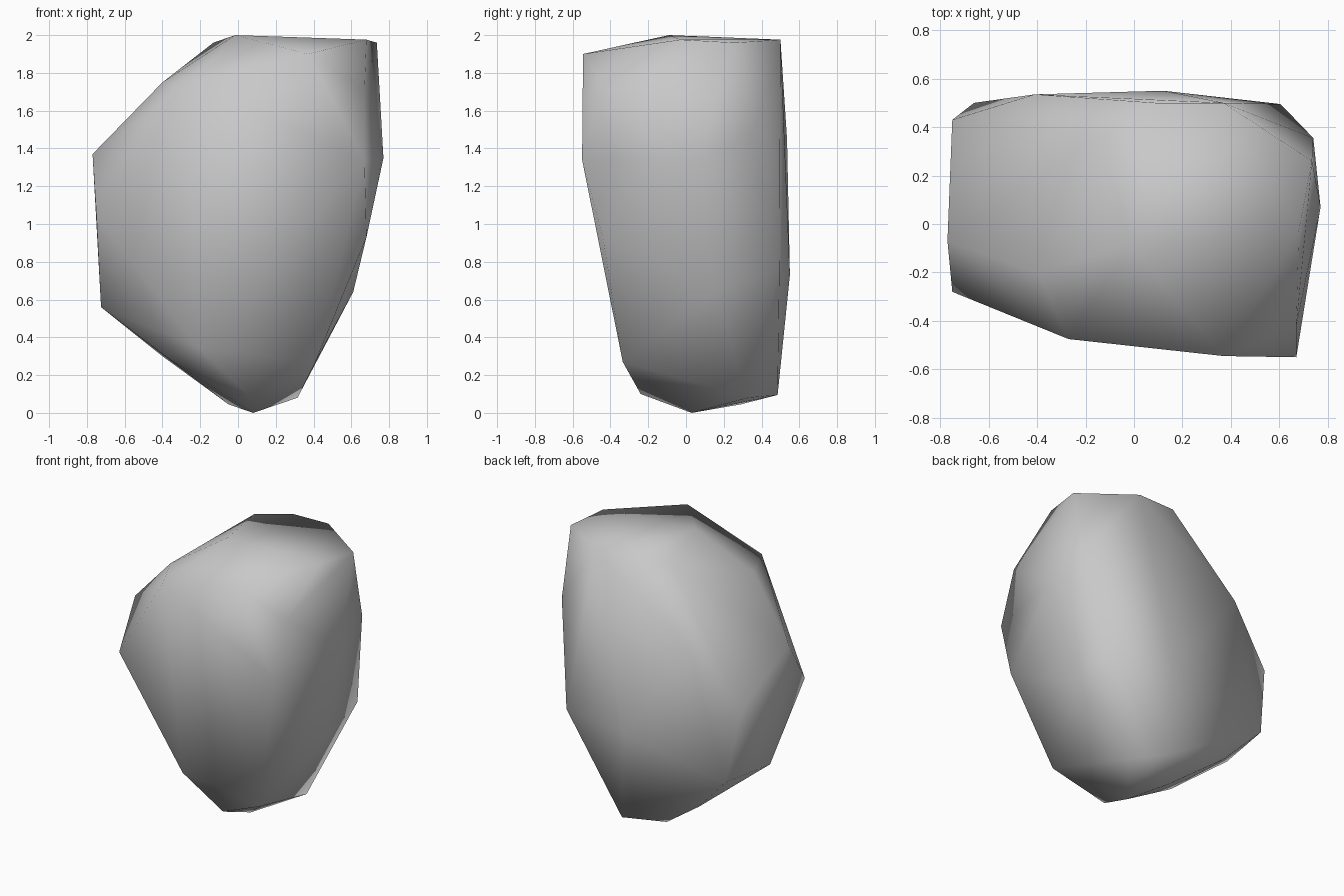
import bpy
import bmesh

if "Cube" in bpy.data.objects:
    bpy.data.objects.remove(bpy.data.objects["Cube"])

# Corner points of the boulder, grouped by region
TOP = [(-.015, -.09, 2), (.735, .26, 1.96), (.37, .5, 1.976), (.68, -.03, 1.976),
       (.37, -.545, 1.9), (.09, .5, 1.97), (-.13, .37, 1.96)]
RIGHT = [(.74, .355, 1.47), (.77, .07, 1.35), (.605, .495, .76), (.61, .15, .64),
         (.67, -.55, 1.34), (.67, -.42, 1.71), (.68, -.44, .93)]
LEFT = [(-.75, -.28, 1.05), (-.77, -.07, 1.37), (-.4, -.2, 1.75), (-.27, -.475, 1.74),
        (-.725, .08, .56), (-.75, .43, 1.1), (-.66, .5, .57)]
BACK = [(-.41, .535, 1.45), (.12, .55, .73), (-.4, .43, .3)]
BOTTOM = [(.08, .03, 0), (.315, .33, .08), (.17, .485, .095), (-.05, .29, .045),
          (.05, -.24, .1), (-.385, -.09, .3), (-.21, -.33, .345), (.41, -.335, .27)]

# Wrap the points in a convex shell
bm = bmesh.new()
for p in TOP + RIGHT + LEFT + BACK + BOTTOM:
    bm.verts.new(p)
bmesh.ops.convex_hull(bm, input=bm.verts[:])
loose = [v for v in bm.verts if not v.link_faces]
bmesh.ops.delete(bm, geom=loose, context='VERTS')
bmesh.ops.recalc_face_normals(bm, faces=bm.faces[:])
for f in bm.faces:
    f.smooth = True

# Boulder object with a single stone grey
mesh = bpy.data.meshes.new("boulder")
bm.to_mesh(mesh)
bm.free()
stone = bpy.data.materials.new("stone grey")
stone.diffuse_color = (.58, .58, .58, 1)
stone.use_nodes = True
stone.node_tree.nodes["Principled BSDF"].inputs["Base Color"].default_value = stone.diffuse_color
mesh.materials.append(stone)
boulder = bpy.data.objects.new("boulder", mesh)
bpy.context.collection.objects.link(boulder)
